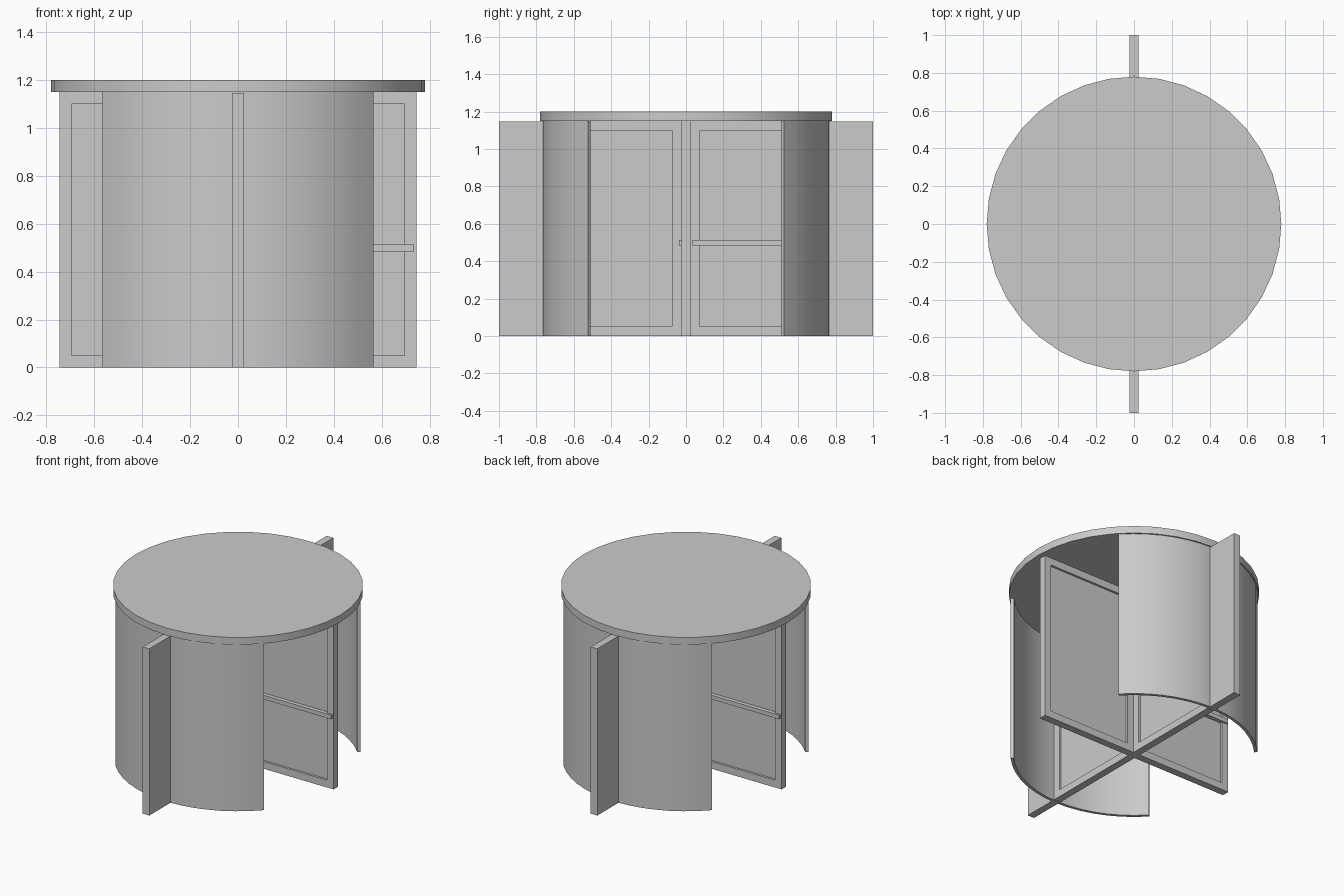
import bpy, bmesh
from math import radians, sin, cos, pi
from mathutils import Matrix, Vector

if "Cube" in bpy.data.objects:
    bpy.data.objects.remove(bpy.data.objects["Cube"])


def make(name, bm, turn=0.0, smooth=False):
    bmesh.ops.rotate(bm, verts=bm.verts, cent=(0, 0, 0), matrix=Matrix.Rotation(turn, 3, 'Z'))
    bmesh.ops.recalc_face_normals(bm, faces=bm.faces)
    me = bpy.data.meshes.new(name)
    bm.to_mesh(me)
    bm.free()
    ob = bpy.data.objects.new(name, me)
    bpy.context.collection.objects.link(ob)
    if smooth:
        bpy.ops.object.select_all(action='DESELECT')
        ob.select_set(True)
        bpy.context.view_layer.objects.active = ob
        bpy.ops.object.shade_smooth_by_angle(angle=radians(30))
    return ob


def box(lo, hi):
    lo, hi = Vector(lo), Vector(hi)
    bm = bmesh.new()
    bmesh.ops.create_cube(bm, size=1)
    bmesh.ops.scale(bm, vec=hi - lo, verts=bm.verts)
    bmesh.ops.translate(bm, vec=(lo + hi) / 2, verts=bm.verts)
    return bm


def door_wing(name, turn):
    # Framed leaf with a recessed pane on both sides
    bm = box((0.025, -0.025, 0), (0.745, 0.025, 1.15))
    bmesh.ops.recalc_face_normals(bm, faces=bm.faces)
    for side in (-1, 1):
        face = next(f for f in bm.faces if f.normal.y * side > 0.9)
        bmesh.ops.inset_region(bm, faces=[face], thickness=0.05, use_even_offset=True)
        pane = bmesh.ops.extrude_discrete_faces(bm, faces=[face])['faces'][0]
        bmesh.ops.translate(bm, vec=(0, -0.015 * side, 0), verts=pane.verts)
    make(name, bm, turn)


def curved_wall(name, turn, inner=0.75, outer=0.77, half=radians(47.2), steps=14):
    # Arc-shaped outline extruded upward
    arc = [-half + 2 * half * i / steps for i in range(steps + 1)]
    bm = bmesh.new()
    rows = [[bm.verts.new((r * sin(a), -r * cos(a), z))
             for r, z in ((outer, 0), (outer, 1.15), (inner, 1.15), (inner, 0))] for a in arc]
    for p, q in zip(rows, rows[1:]):
        for k in range(4):
            n = (k + 1) % 4
            bm.faces.new((p[k], q[k], q[n], p[n]))
    bm.faces.new(rows[0])
    bm.faces.new(rows[-1])
    make(name, bm, turn, smooth=True)


# Round canopy
bm = bmesh.new()
bmesh.ops.create_cone(bm, cap_ends=True, segments=36, radius1=0.78, radius2=0.78, depth=0.05)
bmesh.ops.translate(bm, vec=(0, 0, 1.175), verts=bm.verts)
make("canopy", bm, smooth=True)

# Centre post, four revolving wings and their push bars
make("centre_post", box((-0.025, -0.025, 0), (0.025, 0.025, 1.15)))
for i in range(4):
    door_wing(f"door_wing_{i + 1}", i * pi / 2)
    make(f"push_bar_{i + 1}", box((0.035, -0.038, 0.485), (0.735, -0.01, 0.513)), i * pi / 2)

# Curved enclosure walls and the straight side walls outside them
for side, turn in (("front", 0), ("back", pi)):
    curved_wall(f"{side}_curved_wall", turn)
    make(f"{side}_side_wall", box((-0.025, -1, 0), (0.025, -0.76, 1.147)), turn)
